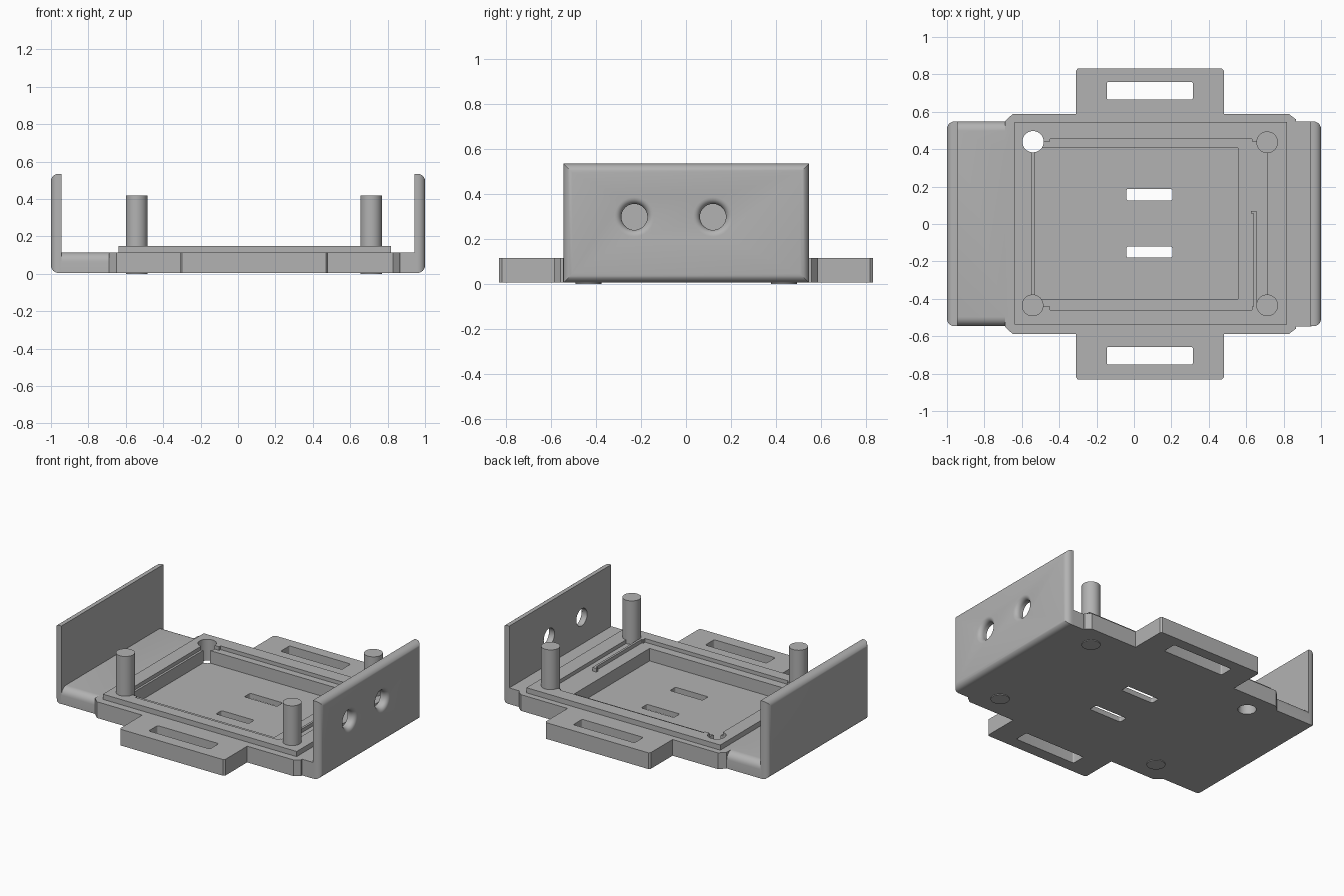
import bpy, bmesh, math

cube = bpy.data.objects.get("Cube")
if cube:
    bpy.data.objects.remove(cube, do_unlink=True)

grey = bpy.data.materials.new("plain grey")
grey.use_nodes = True
colour = (0.45, 0.45, 0.45, 1)
grey.diffuse_color = colour
grey.node_tree.nodes["Principled BSDF"].inputs["Base Color"].default_value = colour


def finish(name, bm):
    bmesh.ops.recalc_face_normals(bm, faces=bm.faces)
    mesh = bpy.data.meshes.new(name)
    bm.to_mesh(mesh)
    bm.free()
    mesh.materials.append(grey)
    obj = bpy.data.objects.new(name, mesh)
    bpy.context.collection.objects.link(obj)
    return obj


def prism(name, outline, z0, z1):
    bm = bmesh.new()
    face = bm.faces.new([bm.verts.new((x, y, z0)) for x, y in outline])
    top = bmesh.ops.extrude_face_region(bm, geom=[face])
    verts = [v for v in top["geom"] if isinstance(v, bmesh.types.BMVert)]
    bmesh.ops.translate(bm, verts=verts, vec=(0, 0, z1 - z0))
    return finish(name, bm)


def box(name, x0, x1, y0, y1, z0, z1, radius=0, pick=None):
    """Box whose edges chosen by pick(edge midpoint, edge direction) are rounded."""
    bm = bmesh.new()
    bmesh.ops.create_cube(bm, size=1)
    for v in bm.verts:
        v.co = (x1 if v.co.x > 0 else x0, y1 if v.co.y > 0 else y0, z1 if v.co.z > 0 else z0)
    if radius:
        edges = [e for e in bm.edges
                 if pick((e.verts[0].co + e.verts[1].co) / 2, e.verts[0].co - e.verts[1].co)]
        bmesh.ops.bevel(bm, geom=edges, offset=radius, segments=6, profile=0.5, affect='EDGES')
    return finish(name, bm)


def lathe(name, profile, centre, along_x=False, n=40):
    """Turned solid from (radius, height) points, about z or x."""
    bm = bmesh.new()
    rings = []
    for r, h in profile:
        ring = []
        for i in range(n):
            a = 2 * math.pi * i / n
            p = (h, r * math.cos(a), r * math.sin(a)) if along_x else (r * math.cos(a), r * math.sin(a), h)
            ring.append(bm.verts.new([c + q for c, q in zip(centre, p)]))
        rings.append(ring)
    for a, b in zip(rings, rings[1:]):
        for i in range(n):
            bm.faces.new((a[i], a[(i + 1) % n], b[(i + 1) % n], b[i]))
    bm.faces.new(rings[0])
    bm.faces.new(rings[-1])
    return finish(name, bm)


def combine(obj, other, operation):
    mod = obj.modifiers.new("cut", 'BOOLEAN')
    mod.object, mod.operation, mod.solver = other, operation, 'EXACT'
    bpy.context.view_layer.objects.active = obj
    bpy.ops.object.modifier_apply(modifier=mod.name)
    bpy.data.objects.remove(other, do_unlink=True)


def smooth(obj):
    bpy.ops.object.select_all(action='DESELECT')
    obj.select_set(True)
    bpy.context.view_layer.objects.active = obj
    bpy.ops.object.shade_smooth_by_angle(angle=math.radians(30))


BOTTOM, DECK, RIM = 0.005, 0.115, 0.15

# Base plate with strap tabs on both long sides
half = [(0.95, 0.548), (0.865, 0.548), (0.865, 0.56), (0.83, 0.587), (0.48, 0.587), (0.48, 0.82), (0.47, 0.832),
        (-0.30, 0.832), (-0.31, 0.82), (-0.31, 0.587), (-0.65, 0.587), (-0.69, 0.55)]
base = prism("base_plate", half + [(x, -y) for x, y in reversed(half)], BOTTOM, DECK)

# Rounded end block and raised rim plate
combine(base, box("end_block", -0.95, -0.66, -0.546, 0.548, BOTTOM, DECK, 0.05,
                  lambda m, d: abs(d.x) > 0.1 and m.z > 0.1), 'UNION')
combine(base, box("rim_plate", -0.64, 0.817, -0.537, 0.546, 0.08, RIM), 'UNION')

# Stepped ledge, deep pocket, slots
cuts = [
    (-0.545, 0.715, -0.44, 0.44, 0.125, 0.30),
    (-0.45, 0.63, -0.46, 0.455, 0.125, 0.31),
    (-0.53, 0.555, -0.402, 0.406, 0.04, 0.32),
    (-0.04, 0.205, 0.125, 0.188, -0.1, 0.33),
    (-0.04, 0.205, -0.18, -0.12, -0.1, 0.33),
    (-0.145, 0.315, 0.665, 0.76, -0.1, 0.33),
    (-0.145, 0.315, -0.752, -0.657, -0.1, 0.33),
]
for c in cuts:
    upright = (lambda m, d: abs(d.z) > 0.1) if c[4] < 0 else None
    combine(base, box("slot_cutter", *c, 0.01 if upright else 0, upright), 'DIFFERENCE')

# Open corner hole
combine(base, lathe("hole_cutter", [(0.057, -0.1), (0.057, 0.34)], (-0.54, 0.44, 0)), 'DIFFERENCE')
smooth(base)

# Thin rib on the ledge
box("ledge_rib", 0.64, 0.655, -0.44, 0.07, 0.12, RIM)
box("ledge_rib_hook", 0.625, 0.641, 0.055, 0.07, 0.12, RIM)

# Three posts
for name, x, y in (("post_back_left", 0.712, 0.437), ("post_front_left", 0.712, -0.435),
                   ("post_front_right", -0.542, -0.435)):
    smooth(lathe(name, [(0.058, 0.0), (0.058, 0.42)], (x, y, 0)))

# End walls with rounded outer edges
right_wall = box("right_end_wall", -1, -0.945, -0.546, 0.548, BOTTOM, 0.535, 0.04,
                 lambda m, d: m.x < -0.99)
left_wall = box("left_end_wall", 0.945, 1, -0.546, 0.548, BOTTOM, 0.535, 0.04,
                lambda m, d: m.x > 0.99)

# Two flared holes through the left wall
flare = [(0.058, -0.1), (0.058, -0.03)]
flare += [(0.088 - 0.03 * math.cos(a), -0.03 + 0.03 * math.sin(a))
          for a in [math.radians(15 * i) for i in range(1, 7)]]
flare.append((0.088, 0.05))
for y in (-0.23, 0.12):
    combine(left_wall, lathe("flare_cutter", flare, (1, y, 0.298), True), 'DIFFERENCE')
for wall in (right_wall, left_wall):
    smooth(wall)
